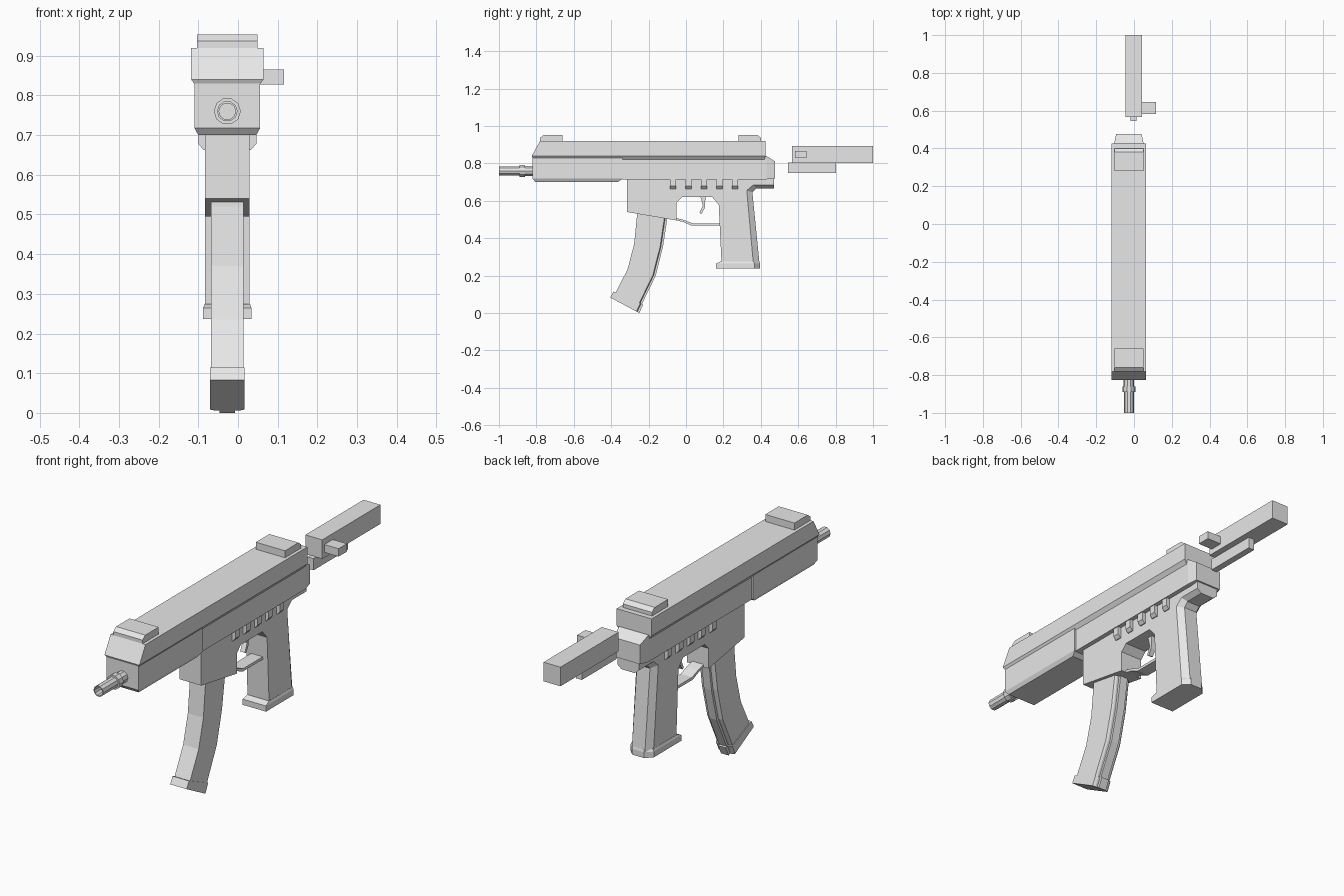
import bpy
import bmesh
import math

if "Cube" in bpy.data.objects:
    bpy.data.objects.remove(bpy.data.objects["Cube"], do_unlink=True)

CX = -0.027  # centre plane of the body

grey = bpy.data.materials.new("light_grey")
grey.use_nodes = True
grey.diffuse_color = (0.8, 0.8, 0.8, 1)
grey.node_tree.nodes["Principled BSDF"].inputs["Base Color"].default_value = (0.8, 0.8, 0.8, 1)


def loft(name, rings):
    """Closed solid skinned through rings of equal point count."""
    bm = bmesh.new()
    rows = [[bm.verts.new(p) for p in ring] for ring in rings]
    for a, b in zip(rows, rows[1:]):
        for i in range(len(a)):
            j = (i + 1) % len(a)
            bm.faces.new((a[i], a[j], b[j], b[i]))
    bm.faces.new(rows[0][::-1])
    bm.faces.new(rows[-1])
    bmesh.ops.recalc_face_normals(bm, faces=bm.faces)
    mesh = bpy.data.meshes.new(name)
    bm.to_mesh(mesh)
    bm.free()
    mesh.materials.append(grey)
    obj = bpy.data.objects.new(name, mesh)
    bpy.context.collection.objects.link(obj)
    return obj


def flat_ring(z, y0, y1, hw, back=0):
    """Horizontal rectangle, optionally with chamfered rear corners."""
    pts = [(-hw, y0), (hw, y0)]
    if back:
        pts += [(hw, y1 - back), (hw - back, y1), (back - hw, y1), (-hw, y1 - back)]
    else:
        pts += [(hw, y1), (-hw, y1)]
    return [(CX + x, y, z) for x, y in pts]


def upright_ring(y, z0, z1, hw):
    return [(CX - hw, y, z0), (CX + hw, y, z0), (CX + hw, y, z1), (CX - hw, y, z1)]


def prism(name, profile, hw):
    """Side profile (y, z) extruded across the width."""
    return loft(name, [[(CX + s * hw, y, z) for y, z in profile] for s in (-1, 1)])


def box(name, x0, x1, y0, y1, z0, z1):
    return loft(name, [[(x0, y0, z), (x1, y0, z), (x1, y1, z), (x0, y1, z)] for z in (z0, z1)])


# Upper housing, handguard and lower housing
loft("upper_receiver", [flat_ring(0.82, -0.815, 0.42, 0.076),
                        flat_ring(0.84, -0.825, 0.425, 0.091),
                        flat_ring(0.92, -0.78, 0.425, 0.091)])
loft("handguard", [flat_ring(0.70, -0.805, -0.365, 0.073),
                   flat_ring(0.718, -0.82, -0.34, 0.083),
                   flat_ring(0.835, -0.82, -0.34, 0.083)])
loft("lower_receiver", [upright_ring(-0.345, 0.715, 0.84, 0.077),
                        upright_ring(0.43, 0.715, 0.84, 0.077),
                        upright_ring(0.477, 0.72, 0.81, 0.067)])

# Sights, each sloped on its outer end
loft("front_sight", [flat_ring(0.91, -0.78, -0.66, 0.076),
                     flat_ring(0.937, -0.78, -0.66, 0.076),
                     flat_ring(0.953, -0.76, -0.66, 0.076)])
loft("rear_sight", [flat_ring(0.91, 0.28, 0.4, 0.076),
                    flat_ring(0.937, 0.28, 0.4, 0.076),
                    flat_ring(0.953, 0.28, 0.38, 0.076)])

# Hollow stepped barrel
SIDES = 10
steps = [(-0.80, 0.028), (-0.86, 0.028), (-0.86, 0.034), (-0.89, 0.034), (-0.89, 0.026),
         (-1.0, 0.026), (-1.0, 0.021), (-0.85, 0.021)]
loft("barrel", [[(CX + r * math.cos(math.tau * i / SIDES), y,
                  0.76 + r * math.sin(math.tau * i / SIDES)) for i in range(SIDES)]
                for y, r in steps])

# Magazine well and grip in one side profile
prism("frame", [(-0.315, 0.72), (-0.315, 0.54), (-0.05, 0.495), (-0.05, 0.59), (-0.02, 0.62),
                (0.14, 0.62), (0.175, 0.58), (0.19, 0.265), (0.36, 0.265), (0.325, 0.655),
                (0.36, 0.685), (0.47, 0.685), (0.47, 0.72)], 0.056)

# Chamfered spine running up the grip and under the tail
spine = [(0.36, 0.265, 0.033, 0), (0.325, 0.655, 0.03, -0.01),
         (0.36, 0.685, 0.015, -0.018), (0.47, 0.685, 0, -0.018)]
loft("grip_spine", [[(CX - 0.056, y, z), (CX + 0.056, y, z),
                     (CX + 0.034, y + dy, z + dz), (CX - 0.034, y + dy, z + dz)]
                    for y, z, dy, dz in spine])
loft("grip_base", [flat_ring(0.237, 0.16, 0.395, 0.061, 0.03),
                   flat_ring(0.264, 0.16, 0.395, 0.061, 0.03),
                   flat_ring(0.275, 0.185, 0.392, 0.057, 0.03)])

# Row of ribs under the lower housing
for i in range(5):
    y = -0.07 + 0.083 * i
    loft(f"rib_{i + 1}", [flat_ring(0.663, y - 0.016, y + 0.016, 0.06),
                          flat_ring(0.678, y - 0.016, y + 0.016, 0.073),
                          flat_ring(0.72, y - 0.016, y + 0.016, 0.073)])

# Trigger and its guard
prism("trigger", [(0.075, 0.63), (0.09, 0.575), (0.072, 0.535), (0.082, 0.53),
                  (0.1, 0.56), (0.105, 0.63)], 0.012)
prism("trigger_guard", [(-0.06, 0.51), (-0.01, 0.497), (0.035, 0.48), (0.19, 0.48),
                        (0.19, 0.467), (0.03, 0.467), (-0.015, 0.487), (-0.06, 0.497)], 0.03)


def magazine_ring(front, back, hw):
    """Rectangular section with a narrow rib down the rear."""
    half = [(0, hw), (0.9, hw), (0.93, 0.03), (0.93, 0.02), (1, 0.02)]
    pts = half + [(t, -x) for t, x in reversed(half)]
    return [(CX + x, front[0] + t * (back[0] - front[0]), front[1] + t * (back[1] - front[1]))
            for t, x in pts]


# Curved magazine with a floor plate
curve = [((-0.262, 0.6), (-0.1, 0.6)), ((-0.262, 0.52), (-0.1, 0.505)),
         ((-0.277, 0.37), (-0.123, 0.355)), ((-0.312, 0.235), (-0.162, 0.2)),
         ((-0.378, 0.105), (-0.237, 0.045))]
loft("magazine", [magazine_ring(f, b, 0.0405) for f, b in curve])
loft("magazine_base", [magazine_ring((-0.387, 0.115), (-0.229, 0.045), 0.043),
                       magazine_ring((-0.405, 0.083), (-0.25, 0.0), 0.043)])

# Separate bolt behind the housing, with guide rod and handle
box("bolt", -0.046, 0.042, 0.567, 1.0, 0.803, 0.893)
box("bolt_rod", -0.019, 0.012, 0.545, 0.802, 0.75, 0.805)
box("bolt_handle", 0.03, 0.116, 0.583, 0.645, 0.828, 0.865)
